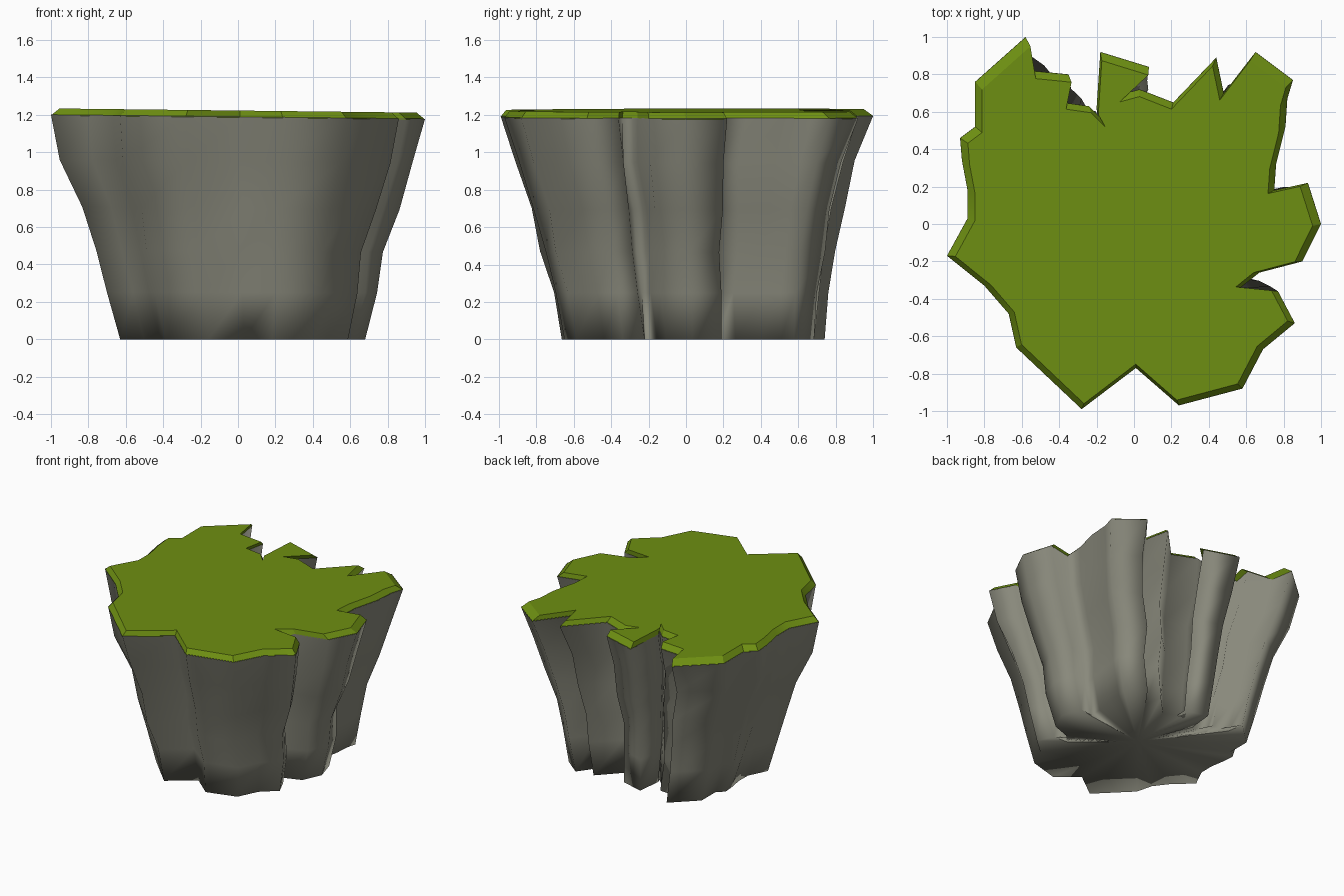
import bpy, math, random
from mathutils import Vector

if "Cube" in bpy.data.objects:
    bpy.data.objects.remove(bpy.data.objects["Cube"])

random.seed(4)

# Ragged plan outline of the rim, counter-clockwise from the right
OUTLINE = [(1, 0), (.93, .22), (.75, .18), (.76, .32), (.81, .52), (.82, .67), (.85, .77),
           (.65, .92), (.48, .70), (.44, .89), (.21, .65), (.03, .72), (-.08, .69), (.08, .84),
           (-.18, .92), (-.20, .62), (-.16, .55), (-.24, .63), (-.38, .65), (-.35, .80),
           (-.55, .82), (-.58, 1), (-.85, .76), (-.85, .52), (-.93, .46), (-.92, .34),
           (-.89, .18), (-.89, .03), (-1, -.17), (-.80, -.33), (-.67, -.48), (-.63, -.66),
           (-.28, -.99), (.01, -.77), (.24, -.97), (.58, -.88), (.69, -.67), (.86, -.53),
           (.77, -.36), (.57, -.34), (.67, -.26), (.90, -.20)]
# Each level: height, x scale, y scale, notch softening, x shift, y shift
LEVELS = [(0, .655, .705, .12, .025, .035), (.25, .727, .74, .12, .018, .02),
          (.47, .765, .79, .1, 0, .01), (.70, .85, .835, .08, .01, .005),
          (.95, .95, .915, .05, -.01, -.01), (1.19, 1, 1, 0, 0, 0)]


def ring(z, sx, sy, soften, dx, dy, jitter=0.0, slope=1.0):
    pts = []
    for x, y in OUTLINE:
        r = math.hypot(x, y)
        k = 1 + max(0, .92 - r) * soften / r
        pts.append(Vector((x * k * sx + dx + random.uniform(-jitter, jitter),
                           y * k * sy + dy + random.uniform(-jitter, jitter),
                           z - slope * .011 * x)))
    return pts


def loft(name, rings, close_bottom, close_top, colour, angle):
    n = len(OUTLINE)
    verts = [p for r in rings for p in r]
    faces = [(k * n + i, k * n + (i + 1) % n, (k + 1) * n + (i + 1) % n, (k + 1) * n + i)
             for k in range(len(rings) - 1) for i in range(n)]
    if close_bottom:
        # fan to a centre point
        faces += [((i + 1) % n, i, len(verts)) for i in range(n)]
        verts.append(Vector((.05, .1, 0)))
    if close_top:
        faces.append(tuple(range(len(verts) - n, len(verts))))
    mesh = bpy.data.meshes.new(name)
    mesh.from_pydata(verts, [], faces)
    obj = bpy.data.objects.new(name, mesh)
    bpy.context.collection.objects.link(obj)
    mat = bpy.data.materials.new(name + "_colour")
    mat.diffuse_color = colour
    mat.use_nodes = True
    mat.node_tree.nodes["Principled BSDF"].inputs["Base Color"].default_value = mat.diffuse_color
    mesh.materials.append(mat)
    bpy.ops.object.select_all(action='DESELECT')
    obj.select_set(True)
    bpy.context.view_layer.objects.active = obj
    bpy.ops.object.shade_smooth_by_angle(angle=math.radians(angle))
    return obj


# Tapering rock body with smooth buttress-like ridges
body = [ring(*lv, jitter=.01 if .1 < lv[0] < 1 else 0, slope=lv[0] / 1.19) for lv in LEVELS]
loft("rock_body", body, True, False, (.25, .25, .2, 1), 140)

# Grass cap with a sloped rim
cap = [ring(1.186, 1, 1, 0, 0, 0), ring(1.223, .955, .96, 0, 0, -.01)]
loft("grass_cap", cap, False, True, (.155, .275, .006, 1), 25)
